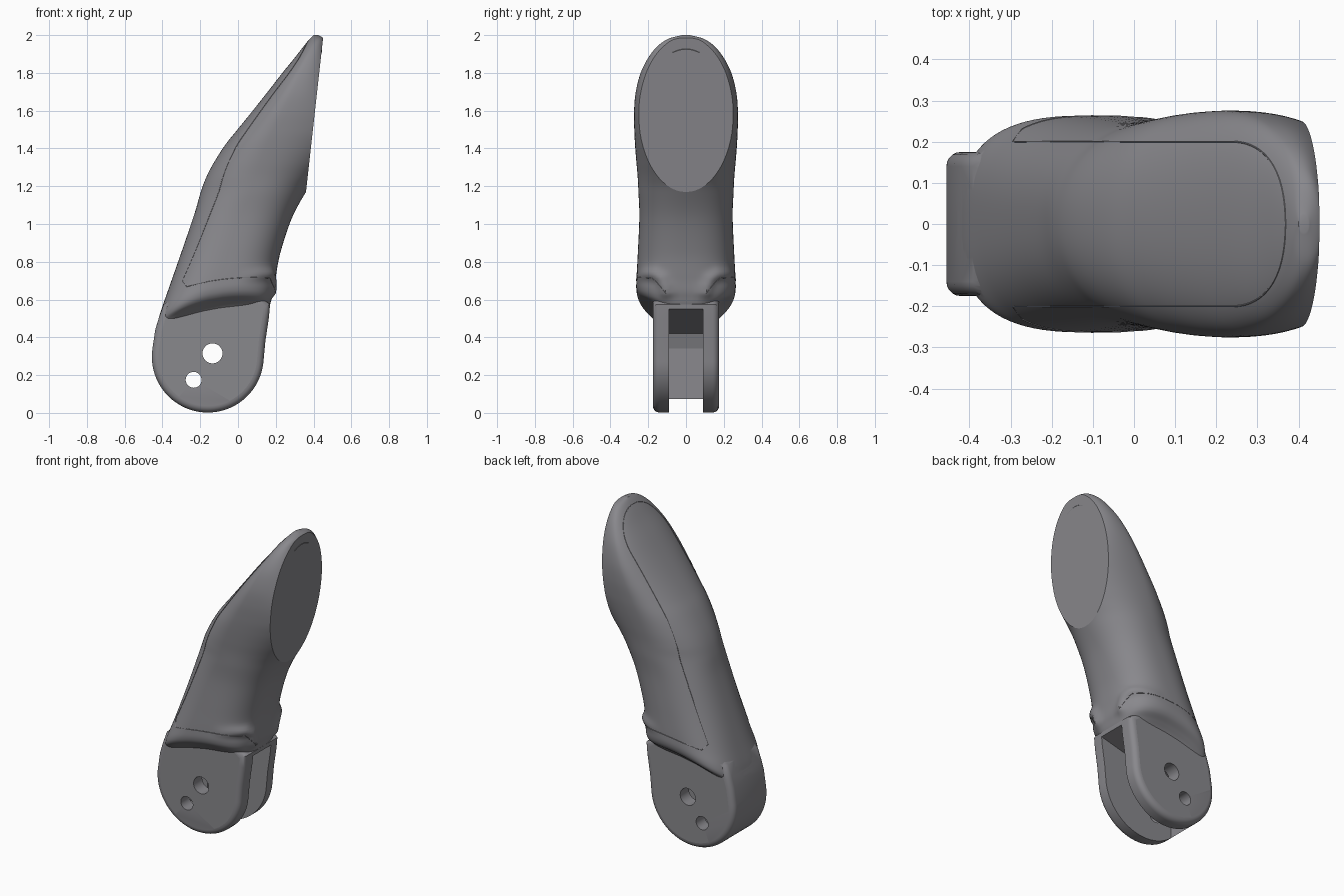
import bpy, bmesh
from math import sin, cos, pi, radians, sqrt, exp
from mathutils import Vector

if "Cube" in bpy.data.objects:
    bpy.data.objects.remove(bpy.data.objects["Cube"])

FACE_X, FACE_Z, FACE_SLOPE = 0.36, 1.17, 0.111   # flat oval end face


def make_object(name, bm):
    bmesh.ops.recalc_face_normals(bm, faces=bm.faces[:])
    mesh = bpy.data.meshes.new(name)
    bm.to_mesh(mesh)
    bm.free()
    ob = bpy.data.objects.new(name, mesh)
    bpy.context.collection.objects.link(ob)
    return ob


def prism(name, outline, half, bevel=0):
    bm = bmesh.new()
    a = [bm.verts.new((x, -half, z)) for x, z in outline]
    b = [bm.verts.new((x, half, z)) for x, z in outline]
    caps = [bm.faces.new(a), bm.faces.new(b[::-1])]
    for i in range(len(a)):
        j = (i + 1) % len(a)
        bm.faces.new((a[j], a[i], b[i], b[j]))
    bmesh.ops.recalc_face_normals(bm, faces=bm.faces[:])
    if bevel:
        rims = list({e for f in caps for e in f.edges})
        bmesh.ops.bevel(bm, geom=rims, offset=bevel, offset_type='OFFSET', segments=5,
                        profile=0.5, affect='EDGES')
    return make_object(name, bm)


def circle(x, z, r, n=40, start=0.0, sweep=2 * pi, closed=True):
    m = n if closed else n - 1
    return [(x + r * cos(start + sweep * i / m), z + r * sin(start + sweep * i / m))
            for i in range(n)]


# Stations: back x, back z, front x, front z, half width, bow, roundness, front overshoot
stations = [
    (-.41, .38, .12, .48, .140, .06, 3.2, 0),
    (-.435, .43, .155, .54, .172, .06, 3.4, 0),
    (-.432, .46, .17, .575, .205, .06, 3.3, 0),
    (-.42, .50, .18, .61, .245, .055, 3.2, 0),
    (-.405, .55, .19, .65, .262, .05, 3.0, 0),
    (-.37, .65, .20, .72, .262, .03, 2.7, 0),
    (-.30, .85, .225, .85, .255, 0, 2.5, 0),
    (-.232, 1.05, .285, 1.03, .247, 0, 2.4, 0),
]
upper = [(1.17, -.197, .252), (1.25, -.167, .256), (1.33, -.125, .263), (1.42, -.067, .27),
         (1.5, -.003, .274), (1.6, .078, .275), (1.7, .157, .266), (1.8, .235, .24),
         (1.88, .30, .20), (1.94, .347, .152), (1.98, .38, .095)]
for z, xb, w in upper:
    xp = FACE_X + (z - FACE_Z) * FACE_SLOPE
    f = min(.25 * sqrt(max(0, 1 - ((z - 1.58) / .41) ** 2)), .93 * w)
    ratio = (1 - (f / w) ** 2.2) ** (1 / 2.2)
    stations.append((xb, z, xp, z, w, 0, 2.2, (xp - xb) / 2 * (1 / ratio - 1)))
stations.append((.40, 2.0, .425, 2.0, .02, 0, 2.2, 0))

# Soft lip above each fork arm, as a swelling along this (y, z) path
corners = [(.28, .715), (.22, .735), (.17, .735), (.13, .71), (.11, .67), (.10, .63)]
lip = [(a[0] + (b[0] - a[0]) * t / 6, a[1] + (b[1] - a[1]) * t / 6)
       for a, b in zip(corners, corners[1:]) for t in range(6)]


def row(k):
    # Catmull-Rom blend between stations
    last = len(stations) - 1
    i = min(int(k), last - 1)
    t = k - i
    p = [stations[max(0, min(last, i + d))] for d in (-1, 0, 1, 2)]
    return [.5 * (2 * b + (c - a) * t + (2 * a - 5 * b + 4 * c - d) * t * t
                  + (3 * b - a - 3 * c + d) * t ** 3) for a, b, c, d in zip(*p)]


def surface(k, u, v):
    bx, bz, fx, fz, w, bow, n, over = row(k)
    p = Vector(((bx + fx) / 2 + (fx - bx) / 2 * u + over * max(u, 0), w * v,
                (bz + fz) / 2 + (fz - bz) / 2 * u + bow * (1 - u * u)))
    if p.x > 0 and .55 < p.z < .9:
        d2 = min((abs(p.y) - y) ** 2 + (p.z - z) ** 2 for y, z in lip)
        swell = .02 * exp(-d2 / .03 ** 2) * min(1, p.x / .15)
        p += Vector((p.x + .08, p.y * .6, 0)).normalized() * swell
    return p


def round_point(k, ang):
    p = 2 / row(k)[6]
    c, s = cos(ang), sin(ang)
    return surface(k, abs(c) ** p * (1 if c > 0 else -1), abs(s) ** p * (1 if s > 0 else -1))


# Curved handle, lofted and trimmed by the flat end face
bm = bmesh.new()
SEG, STEPS = 88, 8
rings = []
for r in range((len(stations) - 1) * STEPS + 1):
    rings.append([bm.verts.new(round_point(r / STEPS, 2 * pi * (i + .5) / SEG)) for i in range(SEG)])
for a, b in zip(rings, rings[1:]):
    for i in range(SEG):
        j = (i + 1) % SEG
        bm.faces.new((a[i], a[j], b[j], b[i]))
bm.faces.new(rings[0][::-1])
bm.faces.new(rings[-1])
bmesh.ops.bisect_plane(bm, geom=bm.verts[:] + bm.edges[:] + bm.faces[:], dist=1e-5,
                       plane_co=(FACE_X, 0, FACE_Z), plane_no=(1, 0, -FACE_SLOPE),
                       clear_outer=True)
bmesh.ops.holes_fill(bm, edges=[e for e in bm.edges if e.is_boundary], sides=0)
handle = make_object("lever_handle", bm)

# Rounded fork plate and its cutters
outline = circle(-.16, .298, .296, 48, radians(172), radians(183), False)
outline += [(.145, .38), (.163, .5), (.17, .575), (.1, .625), (-.2, .61), (-.36, .60),
            (-.393, .575), (-.42, .50), (-.438, .44)]
fork = prism("fork_plate", outline, .175, .035)
slot = prism("slot_cutter", [(-.35, -.1), (-.355, .34), (-.33, .42), (.4, .61), (.4, -.1)], .089)
pivot = prism("pivot_hole_cutter", circle(-.135, .315, .053), .5)
pin = prism("pin_hole_cutter", circle(-.235, .175, .042), .5)

for other, op in ((fork, 'UNION'), (slot, 'DIFFERENCE'), (pivot, 'DIFFERENCE'), (pin, 'DIFFERENCE')):
    other.hide_render = True
    mod = handle.modifiers.new(other.name, 'BOOLEAN')
    mod.object, mod.operation, mod.solver = other, op, 'EXACT'
deps = bpy.context.evaluated_depsgraph_get()
result = bpy.data.meshes.new_from_object(handle.evaluated_get(deps))
handle.modifiers.clear()
handle.data = result
for helper in (fork, slot, pivot, pin):
    bpy.data.objects.remove(helper)


def bead(name, path, depth):
    # Thin line on the surface, mirrored across y
    cu = bpy.data.curves.new(name, 'CURVE')
    cu.dimensions = '3D'
    cu.bevel_depth, cu.bevel_resolution = depth, 1
    for side in (1, -1):
        sp = cu.splines.new('POLY')
        sp.points.add(len(path) - 1)
        for q, p in zip(sp.points, path):
            q.co = (p.x, p.y * side, p.z, 1)
    ob = bpy.data.objects.new(name, cu)
    bpy.context.collection.objects.link(ob)
    bpy.ops.object.select_all(action='DESELECT')
    ob.select_set(True)
    bpy.context.view_layer.objects.active = ob
    bpy.ops.object.convert(target='MESH')


# Seam line around the back panel, running forward above the fork arms
seam = [round_point(k, radians(a)) for a, k in ((14, 3.6), (20, 4.2), (27, 4.6))]
seam += [round_point(4.9, radians(a)) for a in range(35, 124, 4)]
for i in range(52, 190):
    k = i / 10
    bx, _, _, _, w, _, n, _ = row(k)
    y = .2 if bx < .2 else .2 * sqrt(max(0, 1 - ((bx - .2) / .168) ** 2))
    q = min(y / w, .97)
    seam.append(surface(k, -(1 - q ** n) ** (1 / n), q))
    if y == 0:
        break
bead("panel_seam", seam, .002)

# Small crescent mark near the top of the end face
mark = []
for i in range(9):
    z = 1.925 - .018 * (i / 8) ** 2
    mark.append(Vector((FACE_X + (z - FACE_Z) * FACE_SLOPE - .001, .07 * i / 8, z)))
bead("face_mark", mark, .0025)

# Dark grey finish, smooth shading with crisp edges and flat large faces
grey = bpy.data.materials.new("dark_grey")
grey.diffuse_color = (.13, .128, .138, 1)
grey.use_nodes = True
grey.node_tree.nodes["Principled BSDF"].inputs["Base Color"].default_value = grey.diffuse_color
grey.diffuse_color = (.25, .247, .265, 1)
grey.use_nodes = True
grey.node_tree.nodes["Principled BSDF"].inputs["Base Color"].default_value = grey.diffuse_color
for ob in bpy.context.collection.objects:
    bpy.ops.object.select_all(action='DESELECT')
    ob.select_set(True)
    bpy.context.view_layer.objects.active = ob
    bpy.ops.object.shade_smooth_by_angle(angle=radians(35))
    ob.data.materials.clear()
    ob.data.materials.append(grey)
    for poly in ob.data.polygons:
        if poly.area > .03:
            poly.use_smooth = False
